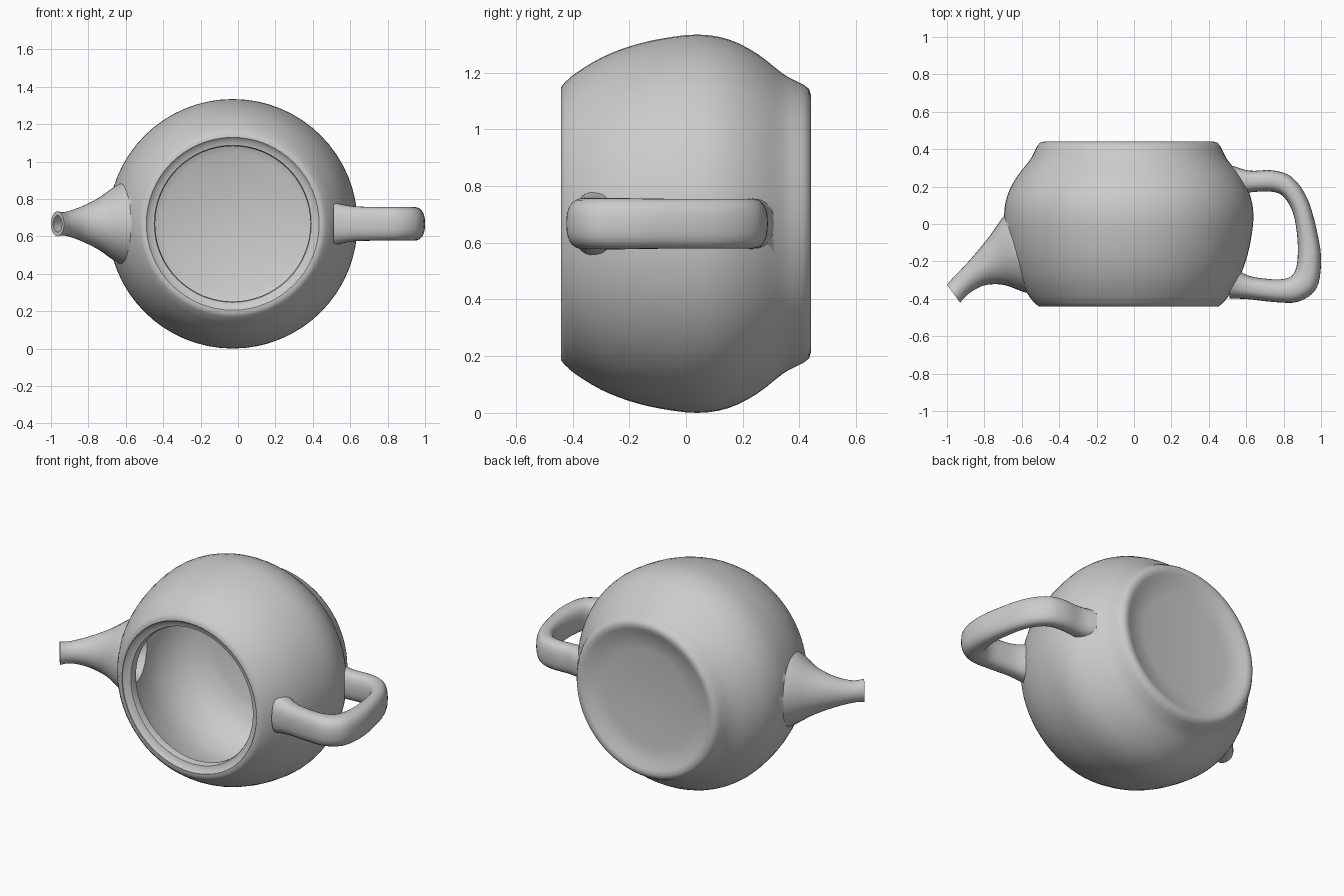
import bpy, bmesh, math
from mathutils import Vector

if "Cube" in bpy.data.objects:
    bpy.data.objects.remove(bpy.data.objects["Cube"])

CX, CZ = -0.028, 0.667


def spline(pts, steps):
    """Catmull-Rom refinement of a list of equal-length tuples."""
    p = [Vector(q) for q in pts]
    p = [p[0] * 2 - p[1]] + p + [p[-1] * 2 - p[-2]]
    out = []
    for i in range(1, len(p) - 2):
        a, b, c, d = p[i - 1:i + 3]
        for k in range(steps):
            t = k / steps
            out.append(0.5 * (b * 2 + (c - a) * t + (a * 2 - b * 5 + c * 4 - d) * t * t
                              + (b * 3 - a - c * 3 + d) * t ** 3))
    return out + [p[-2]]


def skin(name, rings):
    """Closed solid from rings of points, capped at both ends."""
    bm = bmesh.new()
    vs = [[bm.verts.new(p) for p in r] for r in rings]
    n = len(vs[0])
    for r, s in zip(vs, vs[1:]):
        for i in range(n):
            j = (i + 1) % n
            bm.faces.new((r[i], r[j], s[j], s[i]))
    bm.faces.new(vs[0])
    bm.faces.new(vs[-1])
    bmesh.ops.recalc_face_normals(bm, faces=bm.faces)
    me = bpy.data.meshes.new(name)
    bm.to_mesh(me)
    bm.free()
    ob = bpy.data.objects.new(name, me)
    bpy.context.collection.objects.link(ob)
    return ob


def lathe(name, profile, n=64):
    """Turn (radius, y) pairs round the lying body axis."""
    return skin(name, [[(CX + r * math.cos(2 * math.pi * i / n), y,
                         CZ + r * math.sin(2 * math.pi * i / n)) for i in range(n)]
                       for r, y in profile])


def loft(name, sections, scale=1.0, power=1.0, steps=4, n=28):
    """Sections: two opposite edge points in plan plus the half height in z."""
    rings = []
    for s in spline([(a[0], a[1], b[0], b[1], h) for a, b, h in sections], steps):
        a, b, h = Vector((s[0], s[1], CZ)), Vector((s[2], s[3], CZ)), s[4]
        mid, half, ring = (a + b) / 2, (a - b) / 2 * scale, []
        for i in range(n):
            c, d = math.cos(2 * math.pi * i / n), math.sin(2 * math.pi * i / n)
            c, d = (math.copysign(abs(v) ** power, v) for v in (c, d))
            ring.append(mid + half * c + Vector((0, 0, h * scale * d)))
        rings.append(ring)
    return skin(name, rings)


def combine(target, other, op):
    other.hide_render = True
    m = target.modifiers.new("join", 'BOOLEAN')
    m.operation, m.object, m.solver = op, other, 'EXACT'
    bpy.ops.object.select_all(action='DESELECT')
    bpy.context.view_layer.objects.active = target
    target.select_set(True)
    bpy.ops.object.modifier_apply(modifier=m.name)
    bpy.data.objects.remove(other)


# body: rim at -y, foot with shallow dish at +y
belly = [(0.497, -0.428), (0.53, -0.39), (0.585, -0.3), (0.625, -0.2), (0.652, -0.09),
         (0.667, 0.04), (0.65, 0.15), (0.60, 0.25), (0.53, 0.34), (0.505, 0.385), (0.49, 0.415)]
profile = [(0.02, -0.44), (0.482, -0.44)] + [tuple(p) for p in spline(belly, 3)]
profile += [(0.475, 0.434), (0.455, 0.44), (0.43, 0.436), (0.40, 0.418), (0.3, 0.405), (0.02, 0.40)]
teapot = lathe("teapot_body", profile)

# handle, a flattened loop
handle = loft("handle", [
    ((0.53, 0.31), (0.53, 0.15), 0.09), ((0.62, 0.285), (0.63, 0.17), 0.088),
    ((0.74, 0.287), (0.74, 0.172), 0.088), ((0.845, 0.25), (0.80, 0.145), 0.088),
    ((0.93, 0.13), (0.85, 0.06), 0.088), ((0.985, -0.07), (0.874, -0.08), 0.088),
    ((1.0, -0.21), (0.872, -0.21), 0.09), ((0.975, -0.345), (0.845, -0.275), 0.09),
    ((0.88, -0.415), (0.79, -0.295), 0.09), ((0.76, -0.418), (0.71, -0.293), 0.09),
    ((0.61, -0.402), (0.61, -0.275), 0.095), ((0.51, -0.398), (0.51, -0.22), 0.115)], power=0.8)
combine(teapot, handle, 'UNION')

# spout, flaring into the body
spout_sections = [
    ((-1.0, -0.325), (-0.93, -0.42), 0.067), ((-0.965, -0.285), (-0.88, -0.37), 0.063),
    ((-0.88, -0.195), (-0.80, -0.328), 0.09), ((-0.78, -0.075), (-0.70, -0.325), 0.14),
    ((-0.68, 0.06), (-0.60, -0.36), 0.21), ((-0.58, 0.12), (-0.50, -0.39), 0.25)]
combine(teapot, loft("spout", spout_sections), 'UNION')

# hollow interior with a stepped lid seat
inner = [(0.49, -0.335), (0.545, -0.25), (0.585, -0.12), (0.605, 0.04),
         (0.57, 0.18), (0.49, 0.28), (0.38, 0.335)]
cavity = lathe("cavity_cutter", [(0.02, -0.5), (0.462, -0.5), (0.462, -0.435), (0.445, -0.418),
                                 (0.42, -0.413), (0.415, -0.40), (0.415, -0.37), (0.43, -0.36)]
               + [tuple(p) for p in spline(inner, 3)] + [(0.02, 0.35)])
combine(teapot, cavity, 'DIFFERENCE')

# spout bore, from beyond the tip into the cavity
bore = [((-1.03, -0.385), (-0.96, -0.48), 0.067)] + spout_sections
combine(teapot, loft("bore_cutter", bore, scale=0.66), 'DIFFERENCE')

teapot.select_set(True)
bpy.context.view_layer.objects.active = teapot
bpy.ops.object.shade_smooth_by_angle(angle=math.radians(40))
